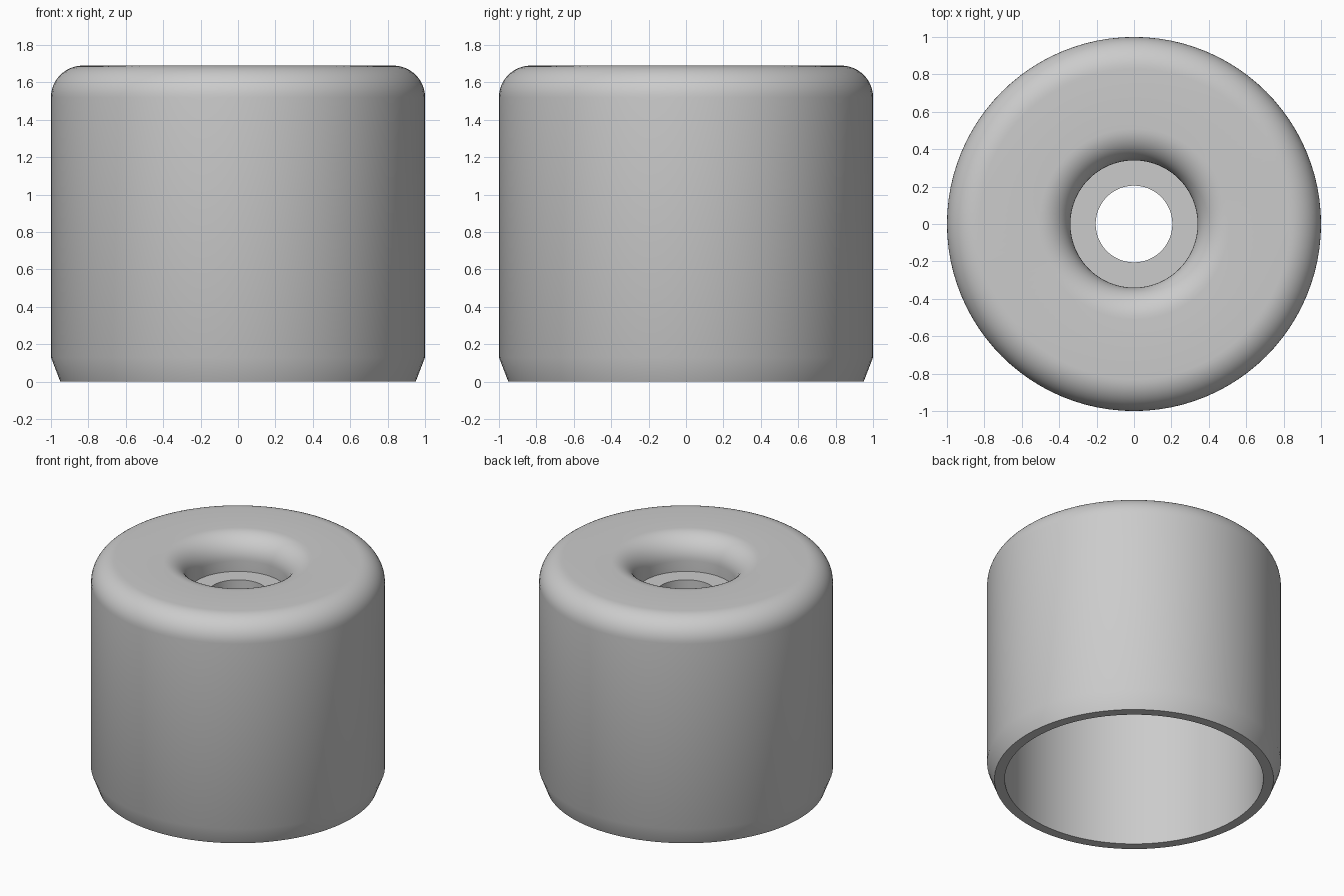
import bpy
import bmesh
import math

cube = bpy.data.objects.get("Cube")
if cube:
    bpy.data.objects.remove(cube, do_unlink=True)

SEGMENTS = 96
HEIGHT = 1.69
FILLET = 0.17
LIP = 0.17


def material(name, rgb):
    mat = bpy.data.materials.new(name)
    mat.use_nodes = True
    mat.diffuse_color = (*rgb, 1)
    mat.node_tree.nodes["Principled BSDF"].inputs["Base Color"].default_value = (*rgb, 1)
    return mat


def arc(cx, cz, radius, start, end, steps=12):
    """Points on a circular arc in the profile plane, angles in degrees."""
    angles = [math.radians(start + (end - start) * i / steps) for i in range(steps + 1)]
    return [(cx + radius * math.cos(a), cz + radius * math.sin(a)) for a in angles]


def lathe(name, profile, mat):
    """Revolve a closed (radius, height) outline around the z axis."""
    bm = bmesh.new()
    rings = []
    for r, z in profile:
        rings.append([bm.verts.new((r * math.cos(t), r * math.sin(t), z))
                      for t in (math.tau * i / SEGMENTS for i in range(SEGMENTS))])
    for a, b in zip(rings, rings[1:] + rings[:1]):
        for i in range(SEGMENTS):
            j = (i + 1) % SEGMENTS
            bm.faces.new((a[i], a[j], b[j], b[i]))
    bmesh.ops.recalc_face_normals(bm, faces=bm.faces)
    mesh = bpy.data.meshes.new(name)
    bm.to_mesh(mesh)
    bm.free()
    mesh.materials.append(mat)
    obj = bpy.data.objects.new(name, mesh)
    bpy.context.collection.objects.link(obj)
    bpy.ops.object.select_all(action="DESELECT")
    obj.select_set(True)
    bpy.context.view_layer.objects.active = obj
    bpy.ops.object.shade_smooth_by_angle(angle=math.radians(30))
    return obj


grey = material("plain grey", (0.6, 0.6, 0.6))

# Outer wall: tapered foot, straight side, rounded shoulder
outline = [(0.88, 0), (0.95, 0), (1, 0.13)]
outline += arc(1 - FILLET, HEIGHT - FILLET, FILLET, 0, 90)
# Rounded lip rolling into the recess, then the ledge and the through hole
outline += arc(0.34 + LIP, HEIGHT - LIP, LIP, 90, 180)
outline += [(0.34, 1.44), (0.205, 1.44), (0.205, 1.31)]
# Flat ceiling of the hollow underside
outline += [(0.88, 1.31)]

lathe("hollow_cap", outline, grey)
